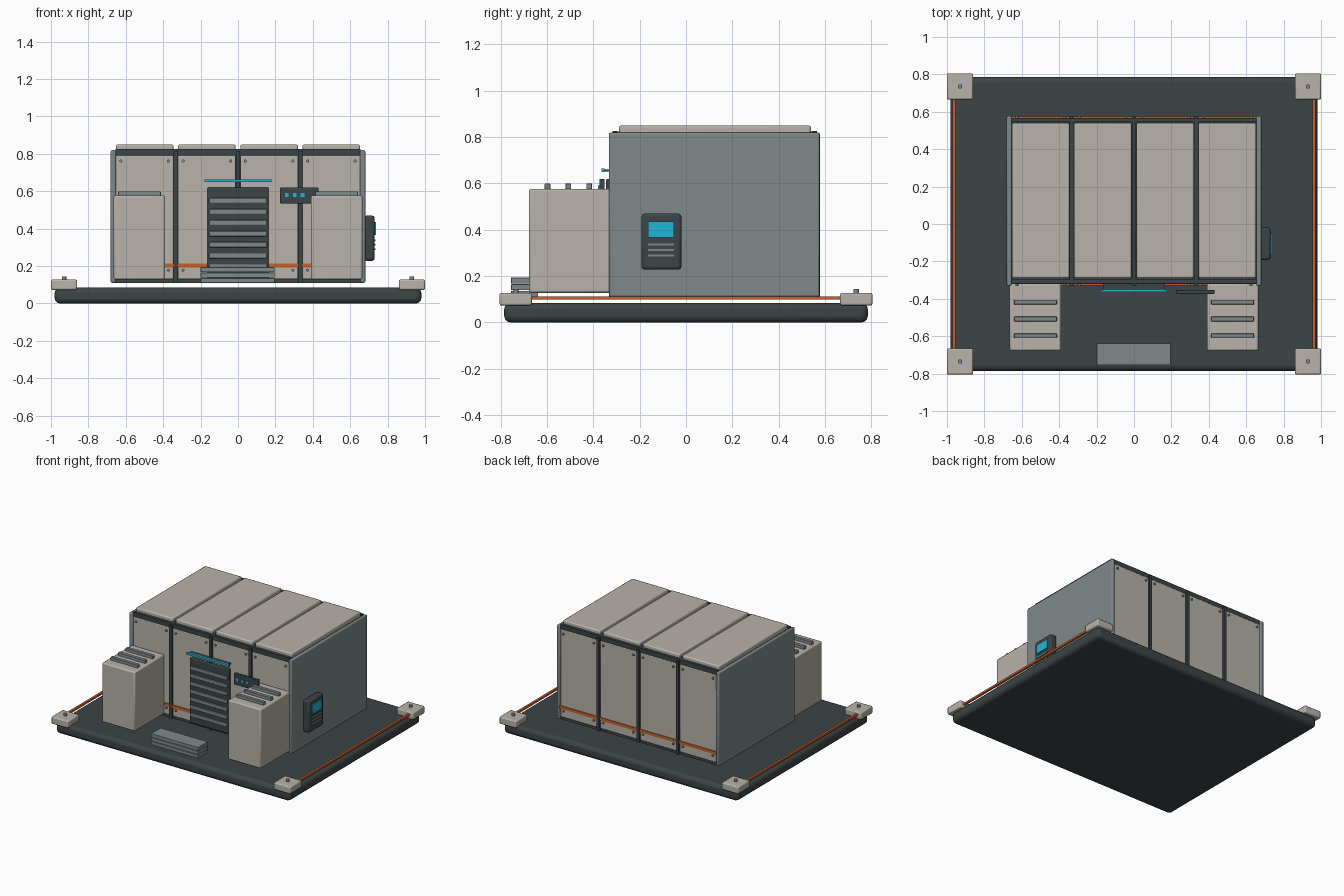
import bpy, math

if "Cube" in bpy.data.objects:
    bpy.data.objects.remove(bpy.data.objects["Cube"])


def material(name, rgb):
    m = bpy.data.materials.new(name)
    m.diffuse_color = (*rgb, 1)
    m.use_nodes = True
    m.node_tree.nodes["Principled BSDF"].inputs["Base Color"].default_value = m.diffuse_color
    return m


DARK = material("dark", (0.045, 0.058, 0.063))
PANEL = material("panel", (0.48, 0.45, 0.40))
STEEL = material("steel", (0.21, 0.25, 0.26))
ORANGE = material("orange", (0.58, 0.12, 0.025))
CYAN = material("cyan", (0.015, 0.46, 0.68))


def finish(ob, name, mat, bevel=0, segments=2):
    ob.name = name
    ob.data.materials.append(mat)
    if bevel:
        mod = ob.modifiers.new("Bevel", 'BEVEL')
        mod.width, mod.segments = bevel, segments
        bpy.ops.object.shade_smooth_by_angle(angle=math.radians(35))
    return ob


def box(name, x, y, z, mat, bevel=0.0, segments=2):
    """Box from (min, max) pairs on each axis."""
    spans = (x, y, z)
    bpy.ops.mesh.primitive_cube_add(size=1, location=[(a + b) / 2 for a, b in spans])
    ob = bpy.context.object
    ob.scale = [b - a for a, b in spans]
    bpy.ops.object.transform_apply(location=False, rotation=False, scale=True)
    return finish(ob, name, mat, bevel, segments)


def bolt(name, loc, r, depth, mat, rot=(0, 0, 0)):
    bpy.ops.mesh.primitive_cylinder_add(vertices=12, radius=r, depth=depth,
                                        location=loc, rotation=rot)
    return finish(bpy.context.object, name, mat)


def around(c, w):
    return (c - w / 2, c + w / 2)


# Base slab, corner pads and side rails
box("base_slab", (-0.98, 0.98), (-0.785, 0.785), (0, 0.085), DARK, 0.028, 3)
for sx in (-1, 1):
    for sy in (-1, 1):
        box("corner_pad", around(sx * 0.93, 0.14), around(sy * 0.735, 0.14),
            (0.073, 0.128), PANEL, 0.008)
        bolt("pad_bolt", (sx * 0.93, sy * 0.735, 0.134), 0.012, 0.02, STEEL)
    box("edge_rail", around(sx * 0.963, 0.016), (-0.70, 0.70), (0.099, 0.113), ORANGE)

# Cabin core and side walls
box("cabin_core", (-0.66, 0.66), (-0.31, 0.56), (0.11, 0.815), DARK)
for sx in (-1, 1):
    box("side_wall", around(sx * 0.667, 0.027), (-0.332, 0.577), (0.11, 0.82), STEEL, 0.008)

# Front, back and roof panels in four bays
BAYS = (-0.499, -0.1665, 0.1665, 0.499)
for cx in BAYS:
    box("roof_panel", around(cx, 0.308), (-0.29, 0.54), (0.81, 0.85), PANEL, 0.009)
    for name, y, face in (("front_panel", (-0.322, -0.30), -0.324),
                          ("back_panel", (0.55, 0.568), 0.570)):
        box(name, around(cx, 0.308), y, (0.13, 0.792), PANEL, 0.005)
        for bx in (-0.127, 0.127):
            for z in (0.178, 0.762):
                bolt("panel_bolt", (cx + bx, face, z), 0.008, 0.014, STEEL,
                     (math.pi / 2, 0, 0))

# Dark ribs between bays, and top and bottom rails
for cx in (-0.333, 0, 0.333):
    box("front_rib", around(cx, 0.022), (-0.332, -0.30), (0.11, 0.815), DARK)
    box("back_rib", around(cx, 0.022), (0.55, 0.578), (0.11, 0.815), DARK)
    box("roof_rib", around(cx, 0.022), (-0.31, 0.56), (0.80, 0.824), DARK)
for y in ((-0.318, -0.297), (0.545, 0.565)):
    box("top_rail", (-0.655, 0.655), y, (0.792, 0.826), DARK)
    box("bottom_rail", (-0.655, 0.655), y, (0.11, 0.13), DARK)

# Orange bands across front and back
box("front_band", (-0.655, 0.655), (-0.329, -0.31), (0.193, 0.215), ORANGE)
box("back_band", (-0.655, 0.655), (0.555, 0.574), (0.193, 0.215), ORANGE)

# Shutter door with slats and light bar
box("door", (-0.163, 0.163), (-0.345, -0.31), (0.13, 0.62), DARK, 0.006)
for i in range(7):
    box("door_slat", (-0.155, 0.155), (-0.353, -0.34),
        around(0.55 - i * 0.059, 0.027), STEEL, 0.003)
box("light_bar", (-0.18, 0.178), (-0.364, -0.352), (0.649, 0.664), CYAN)
box("light_bar_mount", (-0.165, 0.165), (-0.354, -0.32), (0.652, 0.661), DARK)

# Front control strip with three lamps
box("control_strip", (0.225, 0.43), (-0.374, -0.352), (0.535, 0.62), DARK, 0.004)
for x in (0.26, 0.303, 0.345):
    box("control_lamp", around(x, 0.02), (-0.379, -0.37), (0.57, 0.592), CYAN)

# Storage lockers with vent bars on top
for sx in (-1, 1):
    cx = sx * 0.527
    box("locker", around(cx, 0.276), (-0.678, -0.32), (0.128, 0.577), PANEL, 0.009)
    for y in (-0.418, -0.508, -0.598):
        box("locker_vent", around(cx, 0.228), around(y, 0.025), (0.57, 0.6), STEEL, 0.003)

# Steps in front of the door
for z in (0.11, 0.139, 0.168):
    box("step", (-0.2, 0.195), (-0.755, -0.638), (z, z + 0.026), STEEL, 0.002)

# Wall terminal on the right side
box("terminal", (0.675, 0.73), (-0.192, -0.02), (0.228, 0.47), DARK, 0.012)
box("terminal_screen", (0.72, 0.738), (-0.165, -0.052), (0.366, 0.435), CYAN)
for z in (0.337, 0.313, 0.289):
    box("terminal_line", (0.72, 0.735), (-0.165, -0.052), around(z, 0.008), STEEL)
